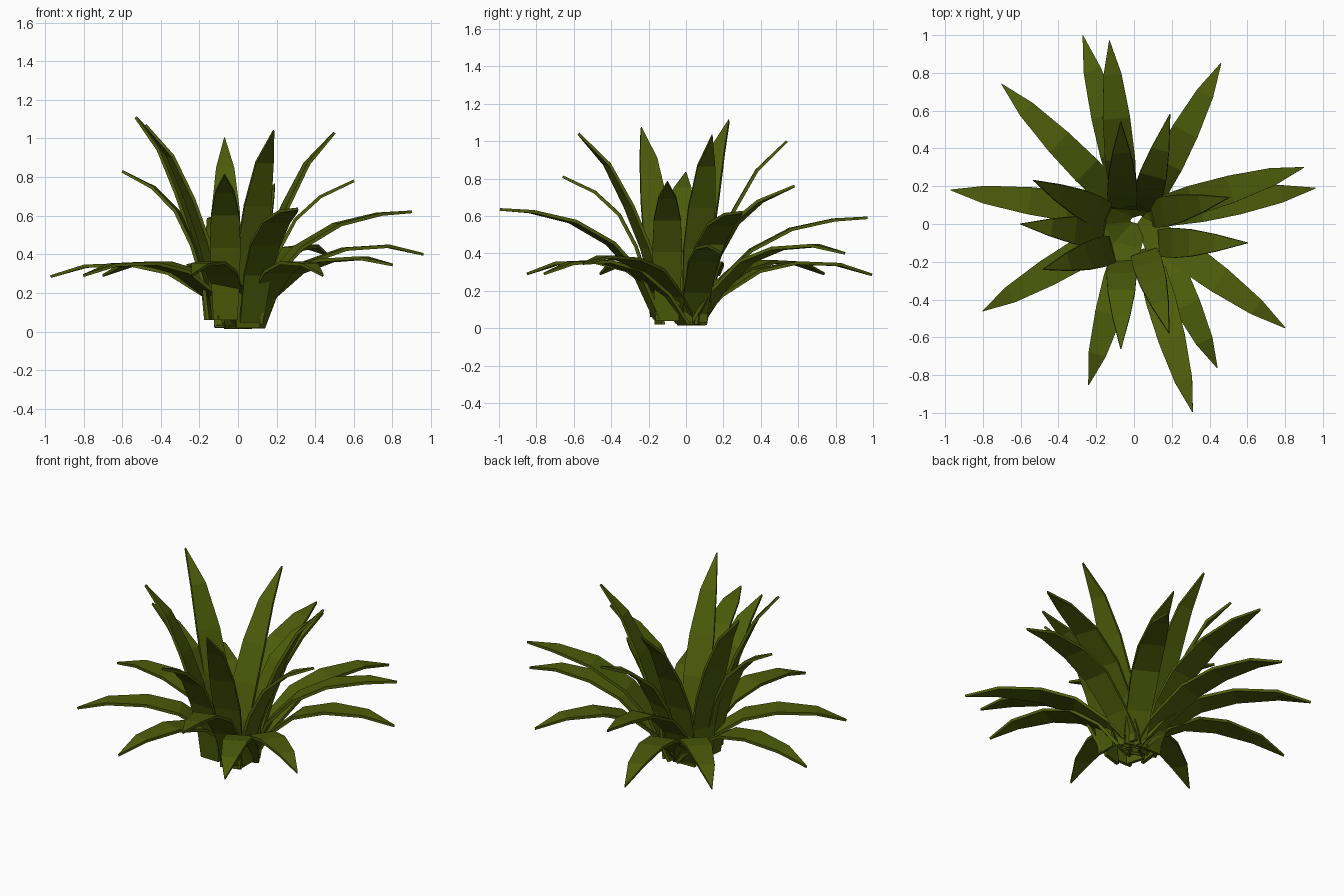
import bpy, bmesh
from mathutils import Vector

if "Cube" in bpy.data.objects:
    bpy.data.objects.remove(bpy.data.objects["Cube"])

green = bpy.data.materials.new("olive green")
green.diffuse_color = (0.076, 0.108, 0.003, 1)
green.use_nodes = True
green.node_tree.nodes["Principled BSDF"].inputs["Base Color"].default_value = green.diffuse_color

# Leaf curves: (fraction of reach, fraction of tip rise) from root to tip
CURVES = {
    "upright": [(0, 0), (.04, .2), (.17, .4), (.38, .62), (.65, .84), (1, 1)],
    "leaning": [(0, 0), (.05, .25), (.18, .5), (.37, .73), (.64, .89), (1, 1)],
    "arching": [(0, 0), (.13, .42), (.30, .69), (.54, .89), (.80, .98), (1, 1)],
    "level": [(0, 0), (.14, .46), (.34, .89), (.55, 1.07), (.80, 1.11), (1, 1)],
    "drooping": [(0, 0), (.14, .58), (.35, 1.07), (.56, 1.24), (.81, 1.21), (1, 1)],
}
WIDTHS = [.125, .145, .16, .145, .095, .004]
THICK = [.018, .018, .018, .018, .017, .014]


def leaf(name, kind, root, tip):
    """Flat plate leaf swept along a bent curve from root to tip."""
    root, tip = Vector(root), Vector(tip)
    span = tip - root
    pts = [root + Vector((span.x * u, span.y * u, span.z * h)) for u, h in CURVES[kind]]
    side = Vector((-span.y, span.x, 0)).normalized()
    bm = bmesh.new()
    rings = []
    for i, p in enumerate(pts):
        tangent = pts[min(i + 1, len(pts) - 1)] - pts[max(i - 1, 0)]
        normal = tangent.cross(side).normalized()
        w, t = side * WIDTHS[i] / 2, normal * THICK[i] / 2
        rings.append([bm.verts.new(p + a * w + b * t)
                      for a, b in ((-1, -1), (1, -1), (1, 1), (-1, 1))])
    for a, b in zip(rings, rings[1:]):
        for k in range(4):
            n = (k + 1) % 4
            bm.faces.new((a[k], a[n], b[n], b[k]))
    bm.faces.new(rings[0][::-1])
    bm.faces.new(rings[-1])
    bmesh.ops.recalc_face_normals(bm, faces=bm.faces)
    me = bpy.data.meshes.new(name)
    bm.to_mesh(me)
    bm.free()
    me.materials.append(green)
    bpy.context.collection.objects.link(bpy.data.objects.new(name, me))


# Root and tip of every leaf, grouped by how far it bends over
LEAVES = {
    "upright": [
        ((-.14, .04, .06), (-.53, .23, 1.11)), ((-.06, .08, .02), (-.07, .54, 1.0)),
        ((.09, .05, .03), (.50, .14, 1.03)), ((.05, -.14, .02), (.185, -.575, 1.04)),
        ((-.11, -.13, .06), (-.48, -.24, 1.07))],
    "leaning": [
        ((-.15, -.05, .06), (-.60, .0, .83)), ((.05, .07, .02), (.19, .58, .76)),
        ((.12, -.10, .04), (.60, -.10, .78)), ((-.065, -.18, .06), (-.07, -.66, .81))],
    "arching": [
        ((-.05, .08, .03), (-.13, .97, .59)), ((.06, .05, .02), (.90, .30, .62)),
        ((.07, -.15, .05), (.31, -.995, .635))],
    "level": [
        ((.04, .05, .02), (.46, .85, .40)), ((.05, .04, .02), (.96, .19, .40)),
        ((.03, .01, .02), (.80, -.55, .345))],
    "drooping": [
        ((-.01, .04, .02), (-.27, .995, .285)), ((-.01, .04, .02), (-.70, .74, .29)),
        ((-.02, .05, .03), (-.97, .18, .285)), ((.08, -.01, .02), (.44, -.76, .29)),
        ((0, 0, .02), (-.24, -.85, .29)), ((-.02, 0, .03), (-.80, -.46, .29))],
}
for kind, leaves in LEAVES.items():
    for i, (root, tip) in enumerate(leaves):
        leaf(f"{kind}_leaf_{i + 1}", kind, root, tip)
